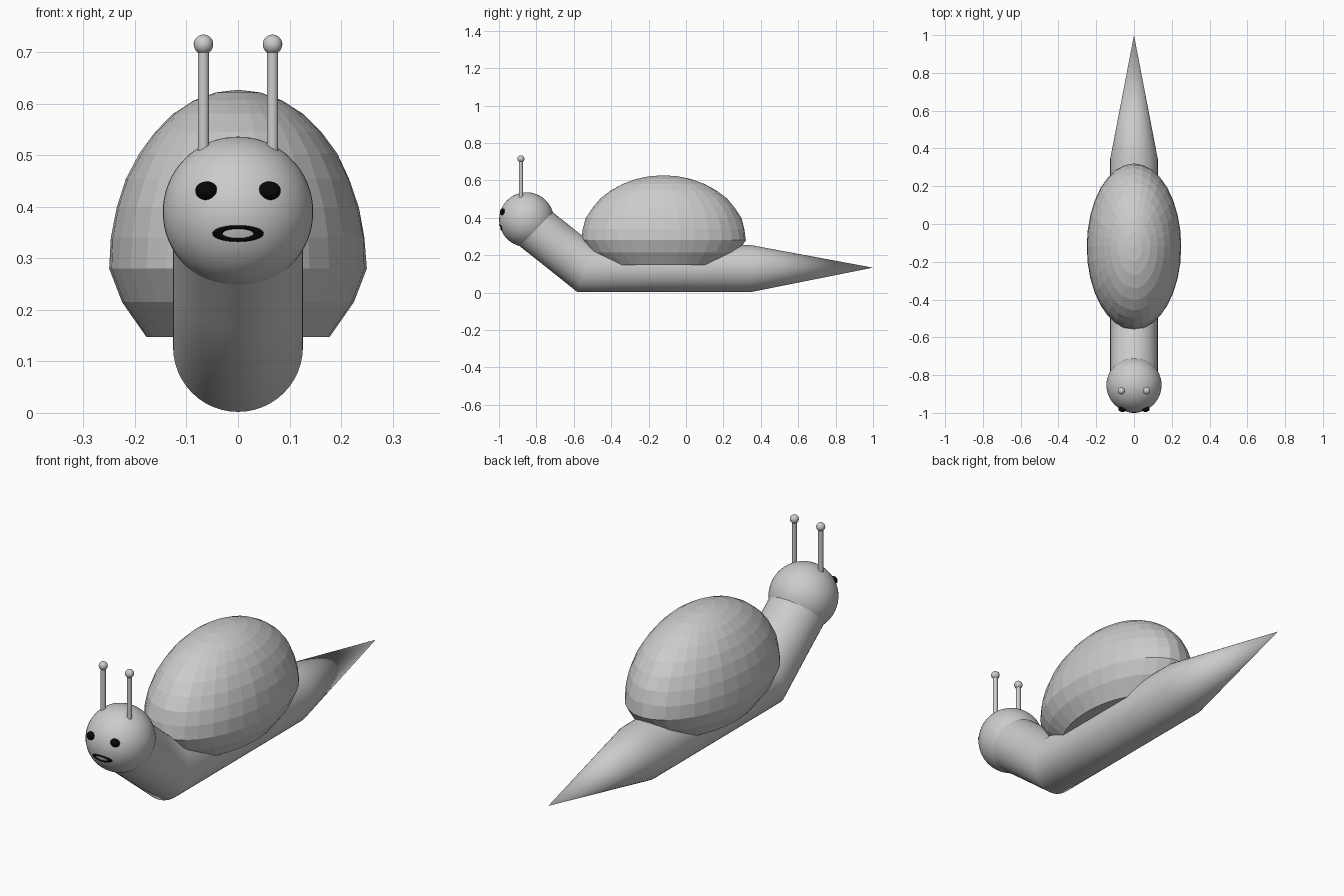
import bpy, bmesh, math, random
from mathutils import Vector

if "Cube" in bpy.data.objects:
    bpy.data.objects.remove(bpy.data.objects["Cube"])

random.seed(3)


def material(name, v):
    m = bpy.data.materials.new(name)
    m.diffuse_color = (v, v, v, 1)
    m.use_nodes = True
    m.node_tree.nodes["Principled BSDF"].inputs["Base Color"].default_value = m.diffuse_color
    return m


GREY = material("soft grey", 0.6)
BLACK = material("black", 0.002)


def finish(bm, name, mat, angle=None):
    bmesh.ops.recalc_face_normals(bm, faces=bm.faces)
    me = bpy.data.meshes.new(name)
    bm.to_mesh(me)
    bm.free()
    ob = bpy.data.objects.new(name, me)
    bpy.context.collection.objects.link(ob)
    me.materials.append(mat)
    if angle:
        bpy.ops.object.select_all(action='DESELECT')
        ob.select_set(True)
        bpy.context.view_layer.objects.active = ob
        bpy.ops.object.shade_smooth_by_angle(angle=math.radians(angle))
    return ob


def bridge(bm, rings, close=False):
    n = len(rings[0])
    pairs = list(zip(rings, rings[1:])) + ([(rings[-1], rings[0])] if close else [])
    for a, b in pairs:
        for i in range(n):
            j = (i + 1) % n
            bm.faces.new((a[i], a[j], b[j], b[i]))


def ball(name, centre, radii, mat, seg=32, rings=20):
    bm = bmesh.new()
    bmesh.ops.create_uvsphere(bm, u_segments=seg, v_segments=rings, radius=1)
    for v in bm.verts:
        v.co = Vector(v.co[k] * radii[k] + centre[k] for k in range(3))
    return finish(bm, name, mat, 60)


# body: round tube with a mitred neck bend and a pointed tail
R, ZC = 0.126, 0.128
bm = bmesh.new()
rings = []
for y, z, tilt, stretch in [(-0.848, 0.376, 38.6, 1), (-0.70, 0.259, 38.6, 1),
                            (-0.536, ZC, 19.3, 1.06), (-0.1, ZC, 0, 1), (0.345, ZC, 0, 1)]:
    t = math.radians(tilt)
    ring = []
    for i in range(48):
        a = math.tau * i / 48
        h = R * stretch * math.sin(a)
        ring.append(bm.verts.new((R * math.cos(a), y + h * math.sin(t), z + h * math.cos(t))))
    rings.append(ring)
bridge(bm, rings)
bm.faces.new(rings[0])
tip = bm.verts.new((0, 1.0, 0.133))
for i in range(48):
    bm.faces.new((rings[-1][i], rings[-1][(i + 1) % 48], tip))
finish(bm, "body", GREY, 50)

# head
HC, HR = Vector((0, -0.853, 0.39)), 0.146
ball("head", HC, (HR,) * 3, GREY, 48, 32)

# shell: faceted dome, narrowing to a flat base
profile = [(0.71, 0.147), (0.9, 0.215), (1.0, 0.28)]
profile += [(math.cos(e), 0.28 + 0.347 * math.sin(e))
            for e in (math.radians(d) for d in range(10, 90, 10))]
bm = bmesh.new()
rings = []
for k, (s, z) in enumerate(profile):
    ring = []
    for i in range(32):
        a = math.tau * i / 32
        j = 1 + (random.uniform(-0.008, 0.008) if k > 2 else 0)
        ring.append(bm.verts.new((0.25 * s * j * math.cos(a), -0.12 + 0.44 * s * j * math.sin(a), z)))
    rings.append(ring)
bridge(bm, rings)
bm.faces.new(rings[0])
top = bm.verts.new((0, -0.12, 0.627))
for i in range(32):
    bm.faces.new((rings[-1][i], rings[-1][(i + 1) % 32], top))
finish(bm, "shell", GREY)

# feelers and eyes, one on each side
for side, label in ((-1, "left"), (1, "right")):
    x = side * 0.067
    bm = bmesh.new()
    bmesh.ops.create_cone(bm, cap_ends=True, segments=24, radius1=0.011, radius2=0.011, depth=0.24)
    bmesh.ops.translate(bm, verts=bm.verts, vec=(x, -0.883, 0.59))
    finish(bm, label + "_feeler_stalk", GREY, 40)
    ball(label + "_feeler_tip", (x, -0.883, 0.715), (0.019,) * 3, GREY, 24, 16)
    ball(label + "_eye", (side * 0.061, -0.98, 0.431), (0.022, 0.015, 0.018), BLACK, 24, 16)

# mouth: thin oval ring lying on the head
bm = bmesh.new()
rings = []
for i in range(40):
    a = math.tau * i / 40
    ring = []
    for k in range(10):
        b = math.tau * k / 10
        x = (0.040 + 0.010 * math.cos(b)) * math.cos(a)
        z = 0.348 + (0.0125 + 0.0035 * math.cos(b)) * math.sin(a)
        y = HC.y - math.sqrt(HR ** 2 - x * x - (z - HC.z) ** 2) - 0.004 * math.sin(b)
        ring.append(bm.verts.new((x, y, z)))
    rings.append(ring)
bridge(bm, rings, close=True)
finish(bm, "mouth", BLACK, 60)
